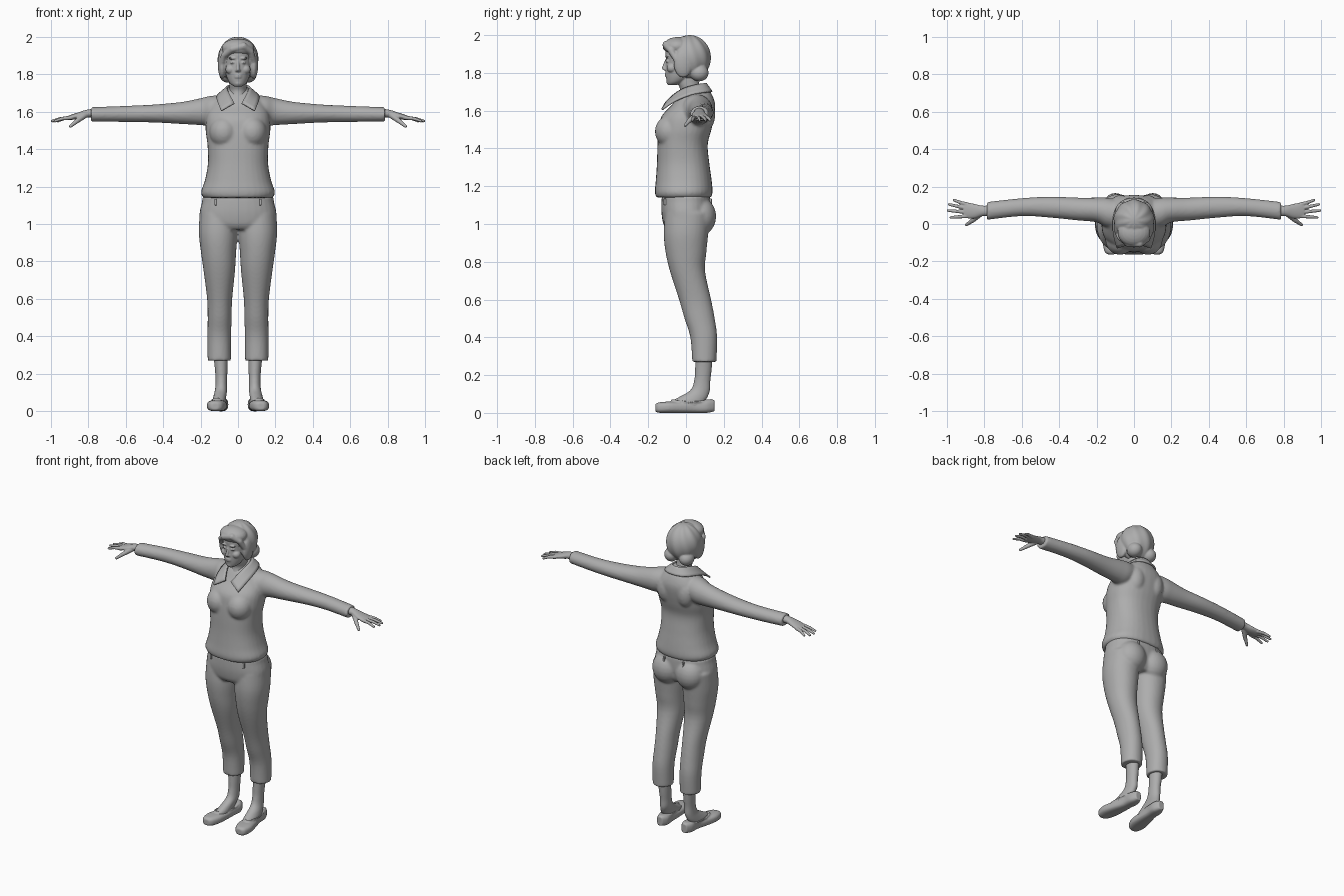
import bpy, bmesh, math
from mathutils import Matrix, Vector

cube = bpy.data.objects.get("Cube")
if cube:
    bpy.data.objects.remove(cube)

# One plain grey for everything
GREY = (0.42, 0.42, 0.42, 1)
grey = bpy.data.materials.new("plain grey")
grey.use_nodes = True
grey.diffuse_color = GREY
for node in grey.node_tree.nodes:
    if node.type == 'BSDF_PRINCIPLED':
        node.inputs["Base Color"].default_value = GREY


def catmull(a, b, c, d, t):
    return [0.5 * (2*q + (r - p)*t + (2*p - 5*q + 4*r - s)*t*t + (3*q - p - 3*r + s)*t**3)
            for p, q, r, s in zip(a, b, c, d)]


def loft(bm, axis, sections, power=2.3, sides=32, steps=4):
    """Closed tube through rings: (position, centre u, centre v, radius u, radius v)."""
    rows = []
    last = len(sections) - 1
    for i in range(last):
        four = [sections[min(max(i + k, 0), last)] for k in (-1, 0, 1, 2)]
        rows += [catmull(*four, k / steps) for k in range(steps)]
    rows.append(sections[last])
    rings = []
    for pos, cu, cv, ru, rv in rows:
        ring = []
        for k in range(sides):
            a = math.tau * k / sides
            c, s = math.cos(a), math.sin(a)
            u = cu + ru * math.copysign(abs(c) ** (2 / power), c)
            v = cv + rv * math.copysign(abs(s) ** (2 / power), s)
            co = {'x': (pos, u, v), 'y': (u, pos, v), 'z': (u, v, pos)}[axis]
            ring.append(bm.verts.new(co))
        rings.append(ring)
    for lo, hi in zip(rings, rings[1:]):
        for k in range(sides):
            n = (k + 1) % sides
            bm.faces.new((lo[k], lo[n], hi[n], hi[k]))
    bm.faces.new(rings[0])
    bm.faces.new(rings[-1])


def blob(bm, centre, radii, segments=24):
    m = Matrix.Translation(centre) @ Matrix.Diagonal((*radii, 1))
    return bmesh.ops.create_uvsphere(bm, u_segments=segments, v_segments=segments // 2,
                                     radius=1, matrix=m)["verts"]


def limb(bm, points, r0, r1, count=8):
    """Rounded tapering tube made of close-set balls along a path."""
    points = [Vector(p) for p in points]
    total = (len(points) - 1) * count
    for i in range(total + 1):
        seg = min(i // count, len(points) - 2)
        p = points[seg].lerp(points[seg + 1], i / count - seg)
        r = r0 + (r1 - r0) * i / total
        blob(bm, p, (r, r, r), 12)


def mirror(bm):
    """Copy everything built so far to the other side."""
    new = bmesh.ops.duplicate(bm, geom=bm.verts[:] + bm.edges[:] + bm.faces[:])["geom"]
    for v in new:
        if isinstance(v, bmesh.types.BMVert):
            v.co.x *= -1


def finish(name, bm, voxel=None, smooth=3):
    bmesh.ops.recalc_face_normals(bm, faces=bm.faces[:])
    mesh = bpy.data.meshes.new(name)
    bm.to_mesh(mesh)
    bm.free()
    mesh.materials.append(grey)
    mesh.polygons.foreach_set("use_smooth", [True] * len(mesh.polygons))
    obj = bpy.data.objects.new(name, mesh)
    bpy.context.scene.collection.objects.link(obj)
    if voxel:
        remesh = obj.modifiers.new("blend", 'REMESH')
        remesh.mode = 'VOXEL'
        remesh.voxel_size = voxel
        remesh.use_smooth_shade = True
        relax = obj.modifiers.new("relax", 'SMOOTH')
        relax.factor = 0.5
        relax.iterations = smooth
    return obj


# Shirt: sleeves, bust and shoulder blades mirrored, then the trunk
bm = bmesh.new()
loft(bm, 'x', [(.05, .05, 1.62, .07, .07), (.14, .06, 1.605, .08, .08),
               (.2, .075, 1.6, .066, .072), (.3, .08, 1.593, .061, .059),
               (.45, .09, 1.59, .056, .048), (.6, .09, 1.588, .048, .043),
               (.785, .07, 1.585, .048, .039)], 2)
blob(bm, (.075, -.085, 1.49), (.078, .08, .085))
blob(bm, (.07, .1, 1.58), (.06, .055, .09))
mirror(bm)
loft(bm, 'z', [(1.14, 0, -.012, .185, .145), (1.17, 0, -.012, .198, .153),
               (1.23, 0, -.012, .178, .148), (1.32, 0, -.015, .161, .139),
               (1.42, 0, -.018, .163, .133), (1.5, 0, -.005, .173, .14),
               (1.57, 0, .01, .17, .14), (1.63, 0, .04, .15, .115),
               (1.68, 0, .05, .11, .09), (1.72, 0, .055, .065, .06),
               (1.735, 0, .055, .05, .045)])
finish("shirt", bm, .008, 6)

# Collar: a folded strip from the back of the neck to the front points
inner = [(0, .112, 1.745), (.045, .09, 1.742), (.062, .03, 1.732),
         (.052, -.045, 1.705), (.02, -.105, 1.645)]
outer = [(0, .142, 1.7), (.08, .125, 1.7), (.115, .04, 1.692),
         (.112, -.06, 1.655), (.09, -.128, 1.605)]
bm = bmesh.new()
pairs = [(bm.verts.new(a), bm.verts.new(b)) for a, b in zip(inner, outer)]
for (a, b), (c, d) in zip(pairs, pairs[1:]):
    bm.faces.new((a, b, d, c))
mirror(bm)
bmesh.ops.remove_doubles(bm, verts=bm.verts[:], dist=.0001)
collar = finish("collar", bm)
sub = collar.modifiers.new("round", 'SUBSURF')
sub.levels = sub.render_levels = 2
sub.boundary_smooth = 'PRESERVE_CORNERS'
thick = collar.modifiers.new("thickness", 'SOLIDIFY')
thick.thickness = .01
thick.offset = 0

# Trousers: legs and seat mirrored, then the hips
bm = bmesh.new()
loft(bm, 'z', [(.27, .1, .097, .062, .064), (.4, .1, .094, .063, .071),
               (.5, .098, .072, .064, .08), (.6, .098, .048, .067, .085),
               (.75, .1, .008, .084, .093), (.85, .104, 0, .094, .108),
               (.95, .106, 0, .103, .118), (1.06, .105, .01, .1, .12)], 2.1)
blob(bm, (.085, .075, 1.04), (.095, .085, .1))
mirror(bm)
loft(bm, 'z', [(.97, 0, 0, .16, .1), (1, 0, 0, .2, .12), (1.06, 0, 0, .205, .13),
               (1.12, 0, 0, .192, .13), (1.15, 0, 0, .189, .127)])
finish("trousers", bm, .008, 5)

# Belt loops around the waistband
bm = bmesh.new()
for x, y in ((.12, -.112), (.07, .13)):
    m = Matrix.Translation((x, y, 1.117)) @ Matrix.Diagonal((.012, .014, .035, 1))
    bmesh.ops.create_cube(bm, size=1, matrix=m)
mirror(bm)
finish("belt_loops", bm, .003, 2)

# Ankles and insteps
bm = bmesh.new()
loft(bm, 'z', [(.025, .1, 0, .035, .1), (.06, .1, .01, .036, .09),
               (.085, .096, .04, .034, .075), (.12, .09, .075, .032, .052),
               (.17, .089, .086, .031, .043), (.23, .09, .092, .034, .044),
               (.32, .094, .097, .04, .047)], 2)
mirror(bm)
finish("ankles", bm, .006)

# Flat slip-on shoes with a raised rim
bm = bmesh.new()
loft(bm, 'y', [(-.162, .122, .027, .018, .018), (-.145, .12, .028, .038, .027),
               (-.09, .114, .03, .052, .03), (-.02, .104, .029, .046, .029),
               (.05, .094, .031, .037, .031), (.11, .09, .036, .038, .036),
               (.15, .09, .038, .02, .03)], 2.8)
rim = [(.1 + .036 * math.cos(a) - .012 * math.sin(a), .03 + .105 * math.sin(a),
        .058 + .01 * math.sin(a) ** 2) for a in (math.tau * k / 16 for k in range(17))]
limb(bm, rim, .006, .006, 4)
mirror(bm)
finish("shoes", bm, .005)

# Hands: palm, four spread fingers and a drooping thumb
bm = bmesh.new()
loft(bm, 'x', [(.77, .07, 1.592, .029, .023), (.81, .07, 1.589, .028, .021),
               (.85, .069, 1.579, .038, .018), (.89, .072, 1.57, .042, .014),
               (.91, .073, 1.566, .036, .011)], 2)
for base_y, tip_x, tip_y in ((.104, .962, .128), (.084, .988, .105),
                             (.063, .993, .072), (.042, .978, .035)):
    middle = ((.9 + tip_x) / 2, (base_y + tip_y) / 2, 1.563)
    limb(bm, [(.89, base_y, 1.568), middle, (tip_x, tip_y, 1.55)], .0115, .0075)
limb(bm, [(.82, .055, 1.58), (.86, .02, 1.55), (.895, -.004, 1.522)], .017, .0085)
mirror(bm)
finish("hands", bm, .0035, 2)

# Head: eyes, brows and cheeks mirrored, then skull, nose, lips, chin and neck
bm = bmesh.new()
blob(bm, (.029, -.098, 1.862), (.013, .011, .007))
blob(bm, (.03, -.102, 1.885), (.022, .01, .006))
blob(bm, (.04, -.075, 1.825), (.027, .027, .025))
mirror(bm)
loft(bm, 'z', [(1.735, 0, -.075, .02, .02), (1.75, 0, -.056, .042, .045),
               (1.78, 0, -.036, .059, .07), (1.82, 0, -.024, .068, .084),
               (1.87, 0, -.018, .074, .088), (1.92, 0, -.02, .072, .086),
               (1.965, 0, -.01, .05, .06)], 2)
limb(bm, [(0, -.104, 1.87), (0, -.118, 1.826)], .006, .01)
blob(bm, (0, -.11, 1.82), (.016, .01, .008))
for z, depth in ((1.794, .012), (1.784, .011)):
    blob(bm, (0, -.101, z), (.021, depth, .006))
blob(bm, (0, -.085, 1.752), (.022, .019, .016))
loft(bm, 'z', [(1.6, 0, .0, .05, .06), (1.66, 0, .03, .052, .075),
               (1.71, 0, .025, .047, .056), (1.75, 0, .012, .047, .056),
               (1.82, 0, .01, .05, .055)], 2)
finish("head", bm, .004, 2)

# Hair: side locks mirrored, then a waved cap and a swept fringe
bm = bmesh.new()
blob(bm, (.084, -.015, 1.85), (.024, .05, .075))
blob(bm, (.055, .07, 1.8), (.045, .05, .045))
mirror(bm)
middle = Vector((0, .02, 1.88))
for v in blob(bm, middle, (.108, .11, .12), 96):
    d = v.co - middle
    wave = math.sin(9 * math.atan2(d.y, d.x) + 25 * d.z)
    v.co = middle + d * (1 + .018 * wave * min(1, math.hypot(d.x, d.y) / .08))
blob(bm, (0, -.045, 1.94), (.088, .075, .05))
limb(bm, [(.03, -.105, 1.95), (-.03, -.105, 1.935), (-.075, -.07, 1.9),
          (-.088, -.045, 1.85)], .02, .016)
limb(bm, [(.03, -.105, 1.95), (.068, -.08, 1.92), (.086, -.045, 1.86)], .02, .016)
finish("hair", bm, .005, 2)
